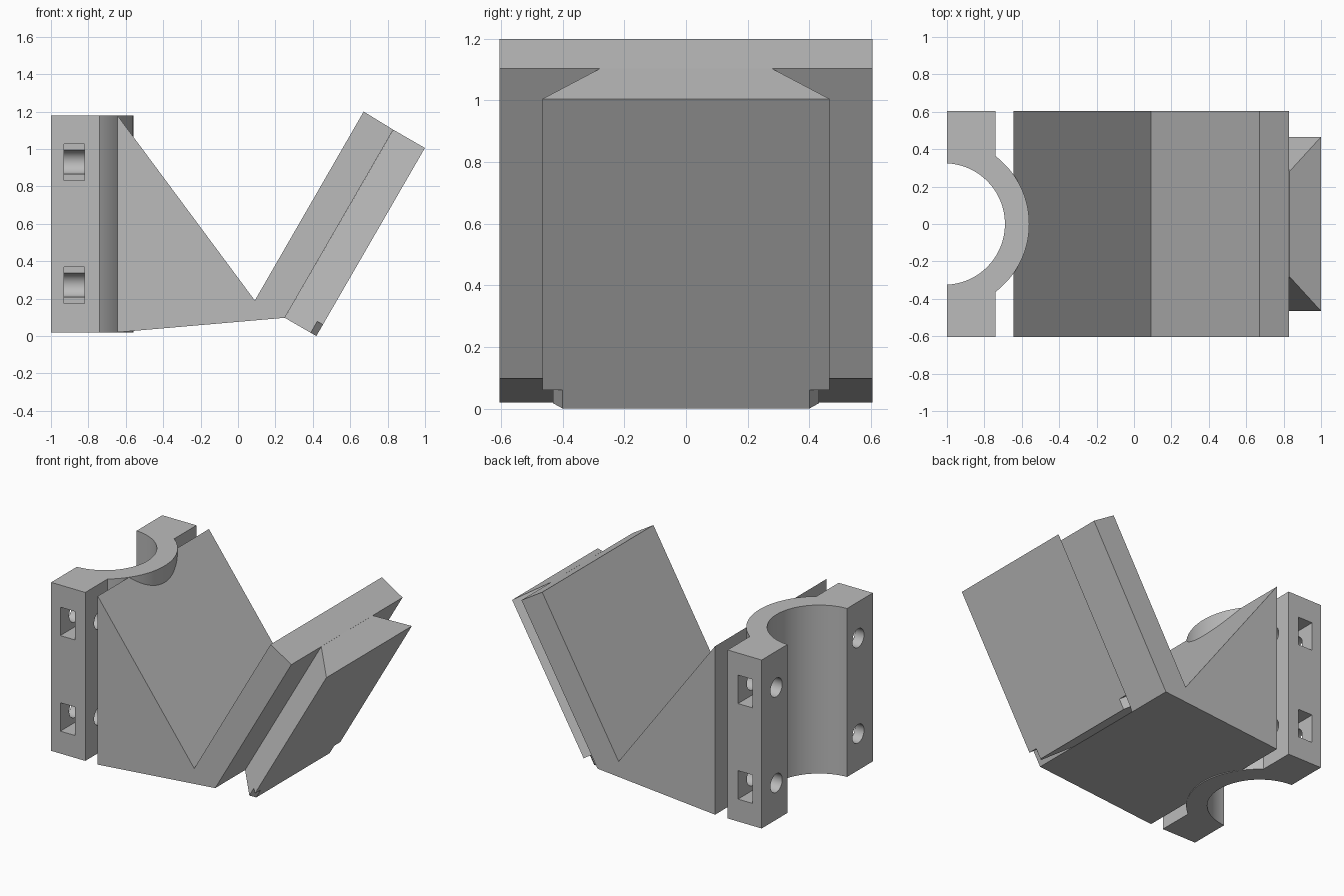
import bpy, bmesh, math
from mathutils import Vector

if "Cube" in bpy.data.objects:
    bpy.data.objects.remove(bpy.data.objects["Cube"], do_unlink=True)

grey = bpy.data.materials.new("plain grey")
grey.use_nodes = True
grey.diffuse_color = (0.5, 0.5, 0.5, 1)
grey.node_tree.nodes["Principled BSDF"].inputs["Base Color"].default_value = grey.diffuse_color


def prism(name, points, sweep):
    """Extrude a flat outline of 3D points along the sweep vector."""
    bm = bmesh.new()
    face = bm.faces.new([bm.verts.new(p) for p in points])
    top = bmesh.ops.extrude_face_region(bm, geom=[face], use_keep_orig=True)["geom"]
    bmesh.ops.translate(bm, vec=sweep, verts=[v for v in top if isinstance(v, bmesh.types.BMVert)])
    bmesh.ops.recalc_face_normals(bm, faces=bm.faces)
    mesh = bpy.data.meshes.new(name)
    bm.to_mesh(mesh)
    bm.free()
    mesh.materials.append(grey)
    obj = bpy.data.objects.new(name, mesh)
    bpy.context.collection.objects.link(obj)
    return obj


def select_only(obj):
    bpy.ops.object.select_all(action='DESELECT')
    obj.select_set(True)
    bpy.context.view_layer.objects.active = obj


def cut(obj, cutter):
    cutter.hide_render = True
    mod = obj.modifiers.new("cut", 'BOOLEAN')
    mod.operation, mod.solver, mod.object = 'DIFFERENCE', 'EXACT', cutter
    select_only(obj)
    bpy.ops.object.modifier_apply(modifier=mod.name)
    bpy.data.objects.remove(cutter, do_unlink=True)


def arc(radius, end_x, steps=48):
    """Arc about the tube axis, from +y round to -y, ending at x = end_x."""
    a = math.acos((end_x - AXIS_X) / radius)
    angles = [a - 2 * a * i / steps for i in range(steps + 1)]
    return [(AXIS_X + radius * math.cos(t), radius * math.sin(t)) for t in angles]


# Half clamp: two flanges joined by a half ring
AXIS_X, HALF, BACK, FLANGE = -1.015, 0.605, -1.0, -0.74
BASE, TOP = 0.02, 1.18
outline = [(BACK, HALF), (FLANGE, HALF)] + arc(0.455, FLANGE)
outline += [(FLANGE, -HALF), (BACK, -HALF)] + arc(0.325, BACK)[::-1]
clamp = prism("half_clamp", [(x, y, BASE) for x, y in outline], (0, 0, TOP - BASE))

# Bolt holes and nut slots in each flange
BOLT_Y, BOLT_R = 0.445, 0.064
for side in (-1, 1):
    for z in (0.272, 0.93):
        ring = [2 * math.pi * i / 32 for i in range(32)]
        cut(clamp, prism("bolt_hole", [(-1.1, side * BOLT_Y + BOLT_R * math.cos(t), z + BOLT_R * math.sin(t))
                                       for t in ring], (0.45, 0, 0)))
        slot = [(-0.93, -0.098), (-0.82, -0.098), (-0.82, 0.098), (-0.93, 0.098)]
        cut(clamp, prism("nut_slot", [(x, side * BOLT_Y, z + dz) for x, dz in slot], (0, side * 0.3, 0)))
select_only(clamp)
bpy.ops.object.shade_smooth_by_angle(angle=math.radians(30))

# Angled bracket: wedge and sloping plate
profile = [(-0.645, TOP), (0.09, 0.19), (0.672, 1.2), (0.83, 1.103), (0.25, 0.0975), (-0.645, BASE)]
prism("angled_bracket", [(x, -HALF, z) for x, z in profile], (0, 2 * HALF, 0))

# Dovetail rail along the sloping plate, with clipped lower corners
along = Vector((0.5, 0, math.sqrt(0.75)))
out = Vector((math.sqrt(0.75), 0, -0.5))
foot = Vector((0.25, 0, 0.0975))
LENGTH, CLIP = 1.161, 0.07


def rail(name, half_section, start, end):
    section = half_section + [(d, -y) for d, y in reversed(half_section)]
    prism(name, [foot + out * d + along * start + Vector((0, y, 0)) for d, y in section], along * (end - start))


rail("dovetail_rail", [(0, 0.28), (0.195, 0.465)], CLIP, LENGTH)
rail("dovetail_lower_end", [(0, 0.28), (0.16, 0.432), (0.195, 0.4)], 0, CLIP)
